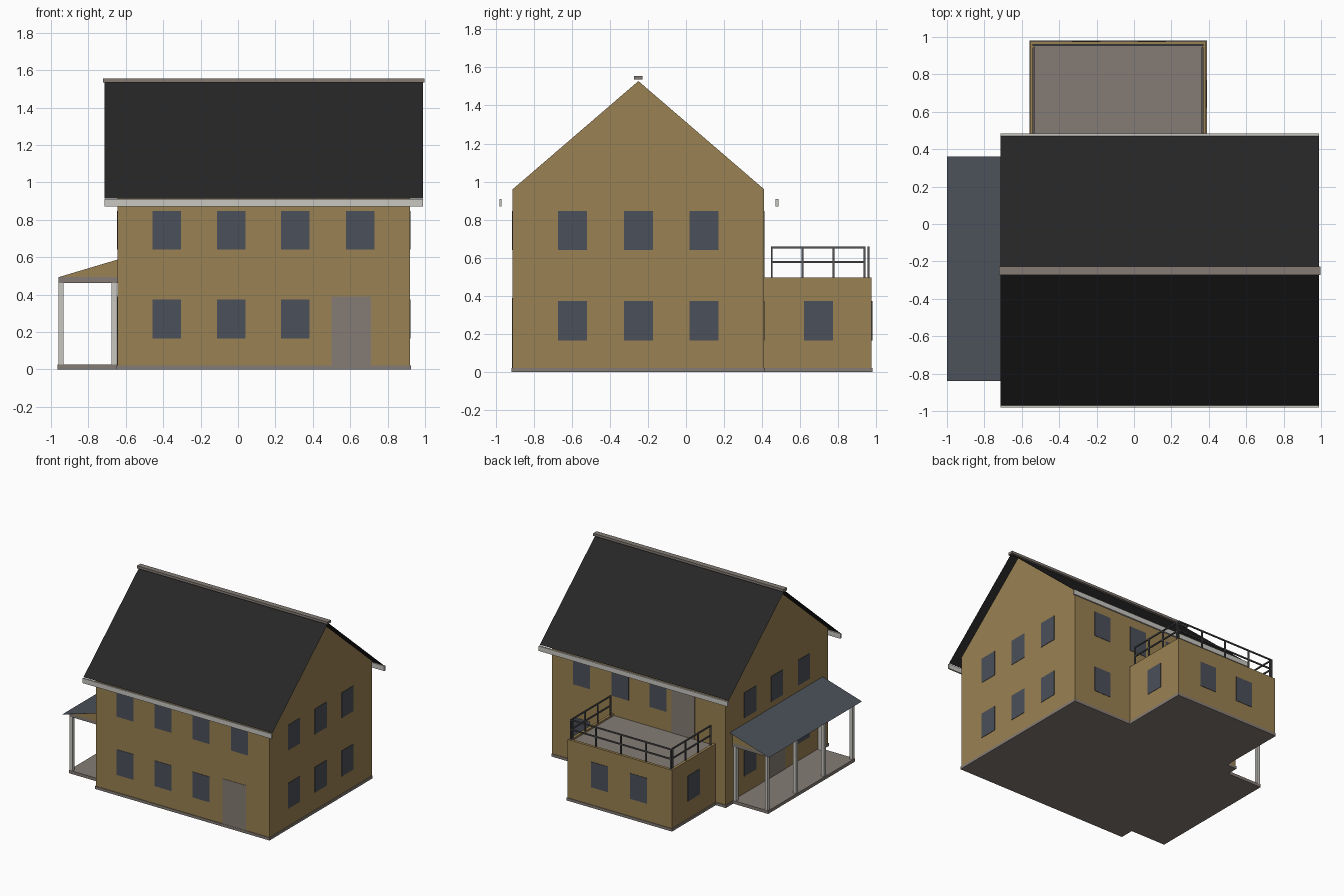
import bpy
import bmesh
from mathutils import Vector

cube = bpy.data.objects.get("Cube")
if cube:
    bpy.data.objects.remove(cube, do_unlink=True)


def material(name, rgb):
    m = bpy.data.materials.new(name)
    m.use_nodes = True
    color = (*rgb, 1)
    m.diffuse_color = color
    bsdf = next(n for n in m.node_tree.nodes if n.type == 'BSDF_PRINCIPLED')
    bsdf.inputs["Base Color"].default_value = color
    return m


TAN = material("tan_wall", (0.323, 0.220, 0.084))
BLACK = material("black_roof", (0.019, 0.019, 0.019))
BLUE = material("slate_blue", (0.07, 0.08, 0.10))
GREY = material("warm_grey", (0.235, 0.202, 0.178))
WHITE = material("off_white", (0.58, 0.57, 0.53))
RAIL = material("rail_grey", (0.09, 0.09, 0.095))


def finish(name, bm, *mats):
    bmesh.ops.recalc_face_normals(bm, faces=bm.faces)
    mesh = bpy.data.meshes.new(name)
    bm.to_mesh(mesh)
    bm.free()
    for m in mats:
        mesh.materials.append(m)
    ob = bpy.data.objects.new(name, mesh)
    bpy.context.collection.objects.link(ob)
    return ob


def box_bm(x, y, z):
    bm = bmesh.new()
    bmesh.ops.create_cube(bm, size=1)
    for v in bm.verts:
        v.co = Vector([(r[0] + r[1]) / 2 + c * (r[1] - r[0])
                       for r, c in zip((x, y, z), v.co)])
    return bm


def box(name, x, y, z, mat):
    return finish(name, box_bm(x, y, z), mat)


def sweep(name, points, direction, mat, closed=True):
    """Extrude a profile: a closed solid, or an open thin sheet."""
    bm = bmesh.new()
    vs = [bm.verts.new(p) for p in points]
    if closed:
        geom = [bm.faces.new(vs)]
    else:
        geom = [bm.edges.new(pair) for pair in zip(vs, vs[1:])]
    if closed:
        out = bmesh.ops.extrude_face_region(bm, geom=geom, use_keep_orig=True)
    else:
        out = bmesh.ops.extrude_edge_only(bm, edges=geom)
    moved = [g for g in out["geom"] if isinstance(g, bmesh.types.BMVert)]
    bmesh.ops.translate(bm, verts=moved, vec=direction)
    return finish(name, bm, mat)


# Main dimensions
X0, X1, Y0, Y1 = -0.645, 0.92, -0.91, 0.41
MID = (Y0 + Y1) / 2
AX0, AX1, AY = -0.555, 0.385, 0.975
PX, PY0, PY1 = -0.96, -0.80, 0.32
T = 0.003

# Foundations
E = 0.005
box("house_foundation", (X0 - E, X1 + E), (Y0 - E, Y1 + E), (0, 0.022), GREY)
box("annex_foundation", (AX0 - E, AX1 + E), (Y1, AY + E), (0, 0.022), GREY)
box("porch_floor", (PX - E, X0), (PY0, PY1), (0, 0.025), GREY)

# House body with gables
sweep("house_walls",
      [(X0, Y0, 0.01), (X0, Y1, 0.01), (X0, Y1, 0.96), (X0, MID, 1.528), (X0, Y0, 0.96)],
      (X1 - X0, 0, 0), TAN)

# Main roof, gutters and ridge cap
sweep("main_roof", [(-0.715, -0.97, 0.915), (-0.715, MID, 1.537), (-0.715, 0.47, 0.915)],
      (1.705, 0, 0), BLACK, closed=False)
box("front_gutter", (-0.715, 0.99), (-0.98, -0.968), (0.87, 0.91), WHITE)
box("back_gutter", (-0.715, 0.99), (0.47, 0.485), (0.87, 0.91), WHITE)
box("ridge_cap", (-0.722, 0.997), (MID - 0.022, MID + 0.022), (1.535, 1.555), GREY)

# Annex with a sunken terrace floor
bm = box_bm((AX0, AX1), (Y1 - 0.06, AY), (0.01, 0.497))
bm.normal_update()
top = max(bm.faces, key=lambda f: f.calc_center_median().z)
bmesh.ops.inset_region(bm, faces=[top], thickness=0.032, depth=0)
rim = bmesh.ops.extrude_face_region(bm, geom=[top])["geom"]
floor = next(g for g in rim if isinstance(g, bmesh.types.BMFace))
bmesh.ops.translate(bm, verts=floor.verts, vec=(0, 0, -0.015))
floor.material_index = 1
if top.is_valid:
    bmesh.ops.delete(bm, geom=[top], context='FACES_ONLY')
finish("annex", bm, TAN, GREY)


# Windows and doors as thin plates; "wall" is the axis the wall faces
def plate(name, wall, at, centre, width, z, mat):
    span = (centre - width / 2, centre + width / 2)
    thick = (at - T, at + T)
    if wall == 'y':
        box(name, span, thick, z, mat)
    else:
        box(name, thick, span, z, mat)


LOW, HIGH = (0.165, 0.373), (0.64, 0.847)


def window(wall, at, centre, z):
    plate("window", wall, at, centre, 0.152, z, BLUE)


COLUMNS = (-0.38, -0.037, 0.305, 0.653)
for c in COLUMNS:
    window('y', Y0, c, HIGH)
for c in COLUMNS[:3]:
    window('y', Y0, c, LOW)
for c in COLUMNS[1:]:
    window('y', Y1, c, HIGH)
window('y', Y1, COLUMNS[3], LOW)
for c in (-0.595, MID, 0.095):
    window('x', X1, c, HIGH)
    window('x', X1, c, LOW)
    window('x', X0, c, HIGH)
    if c != MID:
        window('x', X0, c, LOW)
for c in (0.095, -0.255):
    window('y', AY, c, LOW)
for side in (AX0, AX1):
    window('x', side, 0.695, LOW)
plate("front_door", 'y', Y0, 0.605, 0.21, (0.022, 0.39), GREY)
plate("terrace_door", 'y', Y1, -0.263, 0.21, (0.48, 0.847), GREY)
plate("porch_door", 'x', X0, MID, 0.21, (0.022, 0.39), GREY)

# Terrace railing
R = 0.005
RX0, RX1, RY0, RY1, RB = -0.537, 0.367, 0.45, 0.938, 0.958


def post(x, y):
    box("railing_post", (x - R, x + R), (y - R, y + R), (0.48, 0.66), RAIL)


for i in range(5):
    post(RX0 + (RX1 - RX0) * i / 4, RB)
for x in (RX0, RX1):
    for i in range(4):
        post(x, RY0 + (RY1 - RY0) * i / 3)
for z in (0.577, 0.655):
    height = (z - R, z + R)
    box("back_rail", (RX0, RX1), (RB - R, RB + R), height, RAIL)
    for x in (RX0, RX1):
        box("side_rail", (x - R, x + R), (RY0, RY1), height, RAIL)

# Porch posts, beam, gable ends and roof
P = 0.013


def porch_post(x, y):
    box("porch_post", (x - P, x + P), (y - P, y + P), (0.02, 0.465), WHITE)


for i in range(4):
    y = PY0 + 0.015 + (PY1 - PY0 - 0.03) * i / 3
    porch_post(PX + P, y)
    if i in (0, 3):
        porch_post(X0 - 0.018, y)
box("porch_beam", (PX, X0), (PY0, PY1), (0.463, 0.493), GREY)
sweep("porch_gable", [(PX, PY0, 0.49), (X0, PY0, 0.49), (X0, PY0, 0.587), (PX, PY0, 0.493)],
      (0, PY1 - PY0, 0), TAN)
sweep("porch_roof", [(-1.0, -0.84, 0.484), (X0, -0.84, 0.591)], (0, 1.2, 0), BLUE, closed=False)
